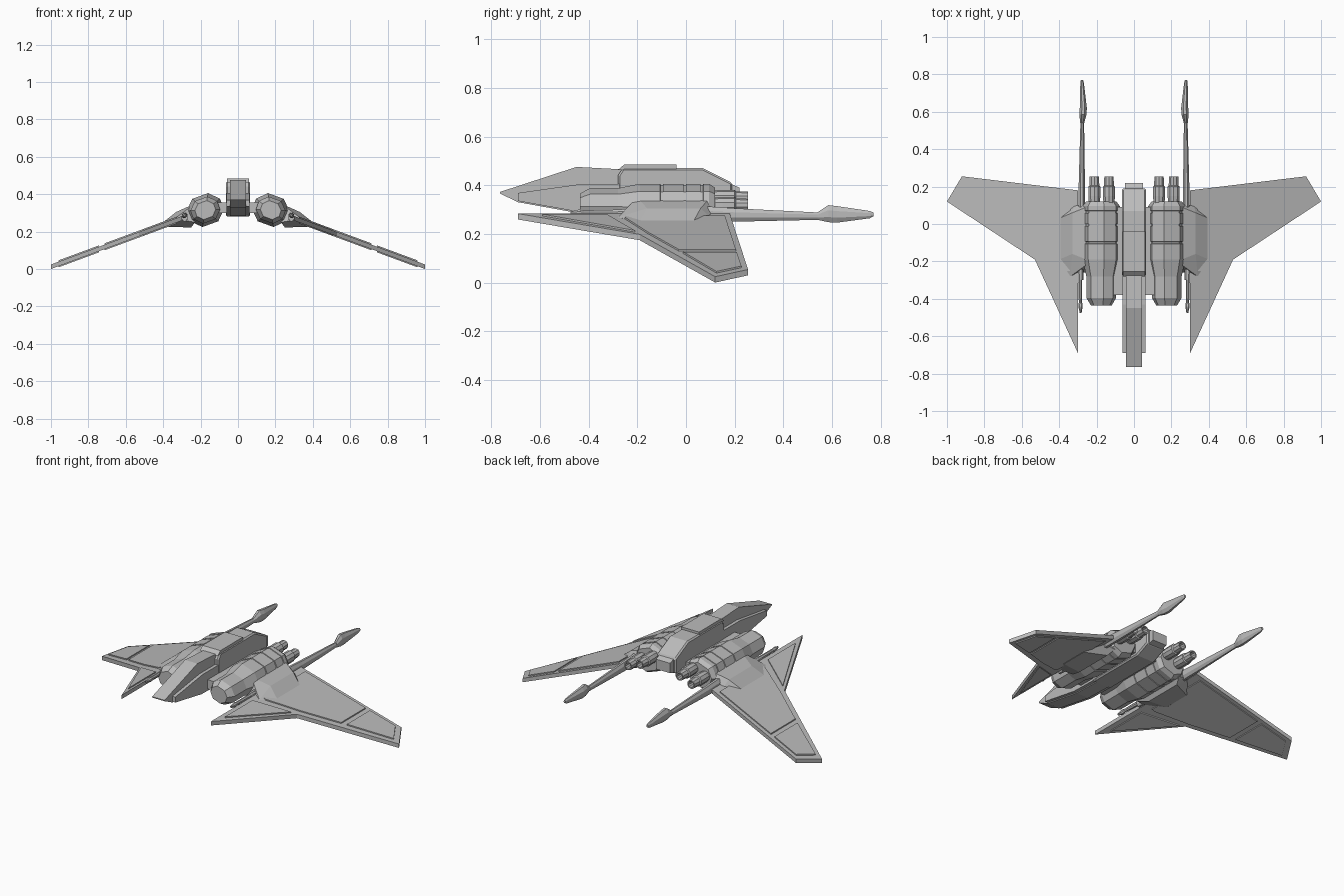
import bpy, bmesh
from math import cos, sin, pi, radians
from mathutils import Matrix, Vector

cube = bpy.data.objects.get("Cube")
if cube:
    bpy.data.objects.remove(cube, do_unlink=True)

grey = bpy.data.materials.new("hull grey")
grey.use_nodes = True
grey.diffuse_color = (0.5, 0.5, 0.5, 1)
grey.node_tree.nodes["Principled BSDF"].inputs["Base Color"].default_value = (0.5, 0.5, 0.5, 1)


def finish(name, bm, mirror=False, bevel=0):
    bmesh.ops.recalc_face_normals(bm, faces=bm.faces)
    mesh = bpy.data.meshes.new(name)
    bm.to_mesh(mesh)
    bm.free()
    mesh.materials.append(grey)
    obj = bpy.data.objects.new(name, mesh)
    bpy.context.collection.objects.link(obj)
    if bevel:
        mod = obj.modifiers.new("bevel", "BEVEL")
        mod.width = bevel
        mod.segments = 1
        mod.limit_method = "ANGLE"
        mod.angle_limit = radians(40)
    if mirror:
        obj.modifiers.new("mirror", "MIRROR").use_mirror_merge = False
    return obj


def loft(name, rings, mirror=False, bevel=0, caps=True):
    """Skin a list of equal-length rings of points."""
    bm = bmesh.new()
    rows = [[bm.verts.new(p) for p in ring] for ring in rings]
    n = len(rows[0])
    for a, b in zip(rows, rows[1:]):
        for i in range(n):
            j = (i + 1) % n
            bm.faces.new((a[i], a[j], b[j], b[i]))
    if caps:
        bm.faces.new(rows[0])
        bm.faces.new(rows[-1])
    return finish(name, bm, mirror, bevel)


def side_slab(name, half, profile, bevel=0):
    """Extrude a (y, z) profile across the centre line."""
    return loft(name, [[(x, y, z) for y, z in profile] for x in (-half, half)], bevel=bevel)


def wing_slab(name, outline, low, high):
    """Plate following the drooped wing plane, mirrored to both sides."""
    return loft(name, [[(x, y, 0.37 * (1 - x) + h) for x, y in outline]
                       for h in (low, high)], mirror=True)


def hull(name, points):
    bm = bmesh.new()
    for p in points:
        bm.verts.new(p)
    bmesh.ops.convex_hull(bm, input=bm.verts)
    bmesh.ops.dissolve_limit(bm, angle_limit=radians(2), verts=bm.verts, edges=bm.edges)
    return finish(name, bm, mirror=True)


# Fuselage
side_slab("nose", 0.042, [(-0.765, 0.372), (-0.45, 0.475), (-0.26, 0.465),
                          (-0.26, 0.28), (-0.44, 0.285), (-0.69, 0.33), (-0.765, 0.366)])
side_slab("nose_cheeks", 0.062, [(-0.69, 0.368), (-0.43, 0.405), (-0.25, 0.405),
                                 (-0.25, 0.285), (-0.44, 0.29), (-0.69, 0.335)])
side_slab("fuselage", 0.064, [(-0.28, 0.44), (-0.26, 0.47), (0.07, 0.47), (0.19, 0.41),
                              (0.19, 0.32), (0.1, 0.28), (-0.28, 0.28)], bevel=0.008)
side_slab("canopy", 0.06, [(-0.28, 0.462), (-0.255, 0.484), (-0.04, 0.484), (-0.04, 0.46)])
side_slab("tail_block", 0.048, [(0.15, 0.42), (0.22, 0.39), (0.22, 0.33), (0.15, 0.31)])
side_slab("engine_pylon", 0.12, [(-0.38, 0.355), (0.09, 0.355), (0.09, 0.3), (-0.38, 0.3)])

# Engines: tilted octagons skinned along y, with narrow grooves between the ribs
tilt = Matrix.Rotation(radians(-20), 2)
octagon = [(-0.045, 0.08), (0.045, 0.08), (0.095, 0.03), (0.095, -0.03),
           (0.045, -0.08), (-0.045, -0.08), (-0.095, -0.03), (-0.095, 0.03)]


def engine_ring(y, size):
    ring = []
    for p in octagon:
        q = tilt @ Vector(p) * size
        ring.append((0.175 + q.x, y, 0.315 + q.y))
    return ring


stations = [(-0.435, 0.56), (-0.395, 0.8), (-0.28, 0.8), (-0.19, 1.0)]
for groove in (-0.1, -0.005, 0.065):
    stations += [(groove - 0.006, 1.0), (groove - 0.005, 0.95),
                 (groove + 0.005, 0.95), (groove + 0.006, 1.0)]
stations += [(0.095, 1.0), (0.12, 0.82)]
loft("engine", [engine_ring(y, s) for y, s in stations], mirror=True)

# Exhaust nozzles: hollow stepped tubes
nozzle = [(0.1, 0.03), (0.15, 0.034), (0.2, 0.034), (0.205, 0.028), (0.255, 0.026),
          (0.255, 0.019), (0.2, 0.016)]
for label, cx, cz in (("inner", 0.134, 0.347), ("outer", 0.212, 0.318)):
    loft(label + "_exhaust",
         [[(cx + r * cos(pi * (k + 0.5) / 5), y, cz + r * sin(pi * (k + 0.5) / 5))
           for k in range(10)] for y, r in nozzle], mirror=True)

# Fairing between engine and wing
hull("wing_root_fairing", [
    (0.23, -0.2, 0.35), (0.23, 0.1, 0.35), (0.33, -0.16, 0.305), (0.33, 0.06, 0.305),
    (0.23, -0.25, 0.25), (0.34, -0.28, 0.268), (0.4, -0.19, 0.25), (0.4, 0.03, 0.25),
    (0.32, 0.1, 0.268), (0.23, 0.11, 0.25),
    (0.25, -0.17, 0.222), (0.25, 0.07, 0.222), (0.37, -0.16, 0.225), (0.37, 0.01, 0.225)])

# Wings with raised panels on both faces
wing_slab("wing", [(0.3, 0.18), (0.92, 0.255), (1.0, 0.12), (0.53, -0.19), (0.3, -0.69)],
          0.0, 0.024)
panels = {
    "inner_wing_panel": [(0.34, 0.16), (0.715, 0.205), (0.715, -0.03), (0.525, -0.155),
                         (0.36, -0.25), (0.34, -0.25)],
    "outer_wing_panel": [(0.742, 0.208), (0.9, 0.228), (0.96, 0.125), (0.742, -0.012)],
    "strake_panel": [(0.325, -0.59), (0.325, -0.325), (0.505, -0.21)],
}
for name, outline in panels.items():
    wing_slab(name + "_upper", outline, 0.02, 0.031)
    wing_slab(name + "_lower", outline, -0.006, 0.004)

# Tail booms with blade tips, and short forward muzzles


def boom_ring(y, x0, x1, z0, z1):
    c = 0.3
    dx, dz = (x1 - x0) * c, (z1 - z0) * c
    return [(x0, y, z0 + dz), (x0 + dx, y, z0), (x1 - dx, y, z0), (x1, y, z0 + dz),
            (x1, y, z1 - dz), (x1 - dx, y, z1), (x0 + dx, y, z1), (x0, y, z1 - dz)]


loft("tail_boom", [boom_ring(*s) for s in (
    (-0.3, 0.27, 0.3, 0.255, 0.3), (0.1, 0.262, 0.298, 0.25, 0.312),
    (0.2, 0.262, 0.296, 0.25, 0.305), (0.56, 0.267, 0.286, 0.258, 0.287))], mirror=True)
loft("boom_blade", [boom_ring(*s) for s in (
    (0.54, 0.266, 0.288, 0.258, 0.288), (0.585, 0.254, 0.292, 0.248, 0.318),
    (0.62, 0.252, 0.29, 0.246, 0.314), (0.755, 0.268, 0.287, 0.264, 0.294),
    (0.77, 0.272, 0.284, 0.272, 0.288))], mirror=True)
loft("forward_muzzle", [boom_ring(*s) for s in (
    (-0.475, 0.28, 0.29, 0.28, 0.292), (-0.44, 0.274, 0.298, 0.272, 0.3),
    (-0.42, 0.277, 0.295, 0.276, 0.296), (-0.25, 0.277, 0.3, 0.27, 0.3))], mirror=True)
